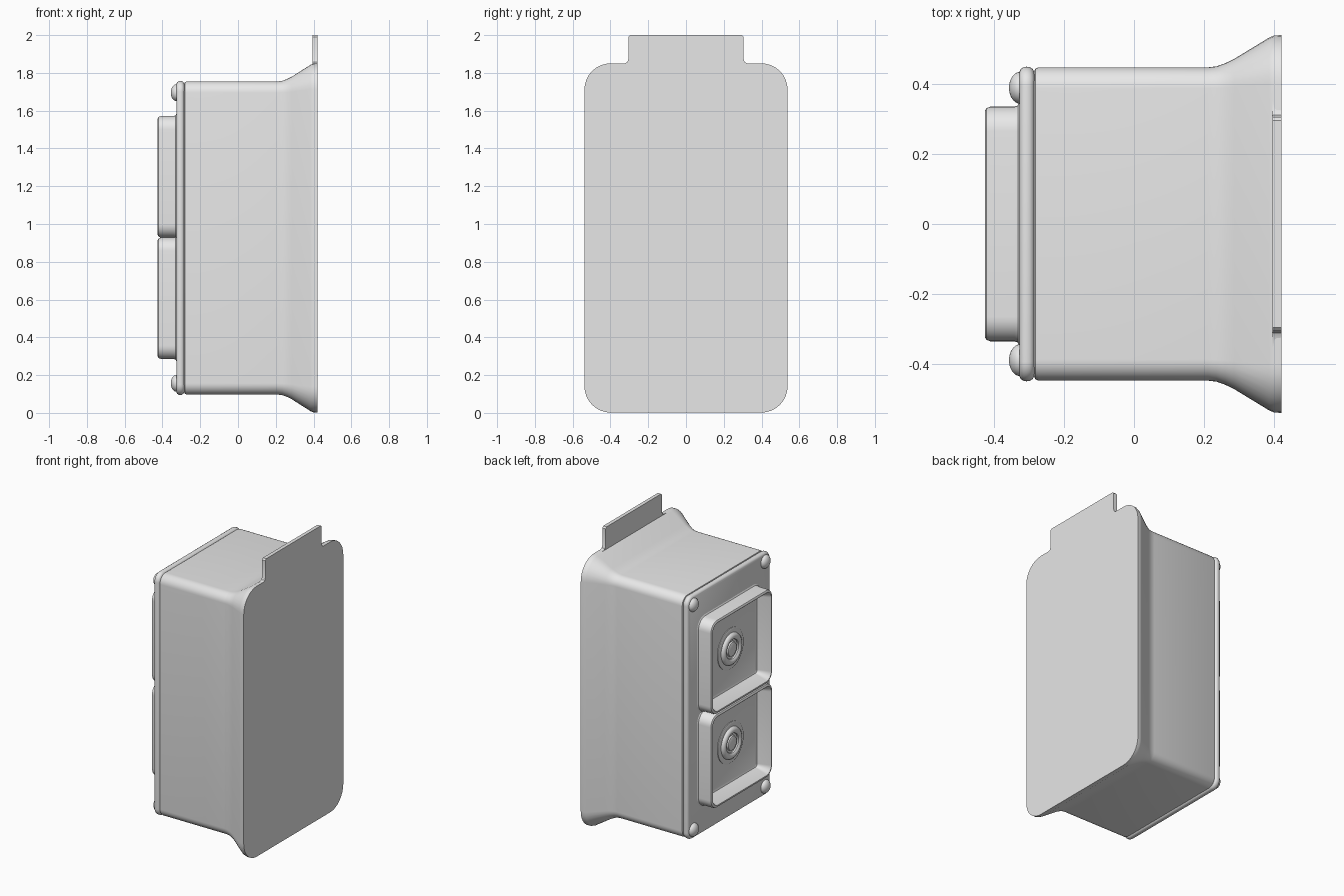
import bpy, bmesh, math

cube = bpy.data.objects.get("Cube")
if cube:
    bpy.data.objects.remove(cube, do_unlink=True)

grey = bpy.data.materials.new("plain grey")
grey.use_nodes = True
grey.diffuse_color = (0.8, 0.8, 0.8, 1)
grey.node_tree.nodes["Principled BSDF"].inputs["Base Color"].default_value = (0.8, 0.8, 0.8, 1)


def finish(name, bm, angle=35):
    bmesh.ops.remove_doubles(bm, verts=bm.verts, dist=0.0002)
    bmesh.ops.recalc_face_normals(bm, faces=bm.faces)
    mesh = bpy.data.meshes.new(name)
    bm.to_mesh(mesh)
    bm.free()
    mesh.materials.append(grey)
    mesh.shade_smooth()
    mesh.set_sharp_from_angle(angle=math.radians(angle))
    obj = bpy.data.objects.new(name, mesh)
    bpy.context.collection.objects.link(obj)
    return obj


def outline(hy, hz, r, steps=8):
    """Rounded rectangle in the y-z plane."""
    pts = []
    for q, (sy, sz) in enumerate([(1, 1), (-1, 1), (-1, -1), (1, -1)]):
        for i in range(steps + 1):
            a = (q + i / steps) * math.pi / 2
            pts.append((sy * (hy - r) + r * math.cos(a), sz * (hz - r) + r * math.sin(a)))
    return pts


def loft(name, rings, y=0, z=0, angle=35):
    """Closed skin through rings of (x, half width, half height, corner radius)."""
    bm = bmesh.new()
    loops = [[bm.verts.new((x, y + py, z + pz)) for py, pz in outline(hy, hz, r)]
             for x, hy, hz, r in rings]
    n = len(loops[0])
    for a, b in zip(loops, loops[1:]):
        for i in range(n):
            j = (i + 1) % n
            bm.faces.new((a[i], a[j], b[j], b[i]))
    bm.faces.new(loops[0])
    bm.faces.new(loops[-1])
    return finish(name, bm, angle)


def lathe(name, profile, y, z):
    return loft(name, [(x, r, r, r) for x, r in profile], y, z)


MID = 0.926

# Housing with a flared rear edge
HY, HZ = 0.446, 0.829
body = [(-0.285, -0.012, 0.05), (-0.281, -0.004, 0.055), (-0.272, 0, 0.06), (0.21, 0, 0.06),
        (0.235, 0.003, 0.062), (0.26, 0.012, 0.07), (0.285, 0.024, 0.08),
        (0.385, 0.085, 0.13), (0.4, 0.091, 0.138), (0.42, 0.092, 0.14)]
loft("housing", [(x, HY + d, HZ + d * 1.04, r) for x, d, r in body], z=MID)

# Cover plate with a rolled edge
cover = [(-0.326, -0.012), (-0.322, -0.004), (-0.314, 0.001), (-0.306, 0.002),
         (-0.297, 0.001), (-0.289, -0.004), (-0.284, -0.013)]
loft("cover_plate", [(x, HY + d, HZ + d, 0.055 + d) for x, d in cover], z=MID)

# Mounting tab with small fillets where it meets the flange
half = [(0.35, 1.7), (0.35, 1.848), (0.325, 1.85), (0.311, 1.857), (0.305, 1.872),
        (0.305, 1.99), (0.295, 2.0)]
bm = bmesh.new()
face = bm.faces.new([bm.verts.new((0.395, y, z))
                     for y, z in half + [(-y, z) for y, z in reversed(half)]])
# the lower part stays inside the flange
ext = bmesh.ops.extrude_face_region(bm, geom=[face])
for v in [g for g in ext["geom"] if isinstance(g, bmesh.types.BMVert)]:
    v.co.x = 0.42
finish("mounting_tab", bm)

# Two open trays, each with a round socket
tray = [(-0.325, 0.014), (-0.331, 0.004), (-0.34, 0), (-0.41, 0), (-0.42, -0.004),
        (-0.425, -0.012), (-0.425, -0.018), (-0.42, -0.023), (-0.35, -0.047),
        (-0.34, -0.052), (-0.335, -0.064)]
socket = [(-0.333, 0.14), (-0.339, 0.14), (-0.341, 0.136), (-0.341, 0.108), (-0.352, 0.104),
          (-0.36, 0.094), (-0.362, 0.085), (-0.36, 0.075), (-0.352, 0.066), (-0.343, 0.064),
          (-0.343, 0.05), (-0.352, 0.046), (-0.355, 0.04)]
for label, z in (("lower", 0.607), ("upper", 1.25)):
    loft(label + "_tray", [(x, 0.334 + d, 0.321 + d, 0.07 + d) for x, d in tray], z=z)
    lathe(label + "_socket", socket, 0, z)

# Domed corner screws
dome = [(-0.32, 0.045)] + [(-0.325 - 0.031 * math.sin(math.radians(a)),
                            0.045 * math.cos(math.radians(a))) for a in range(0, 90, 11)]
for side, y in (("left", -0.388), ("right", 0.388)):
    for level, z in (("lower", 0.157), ("upper", 1.695)):
        lathe(f"{level}_{side}_screw", dome, y, z)
